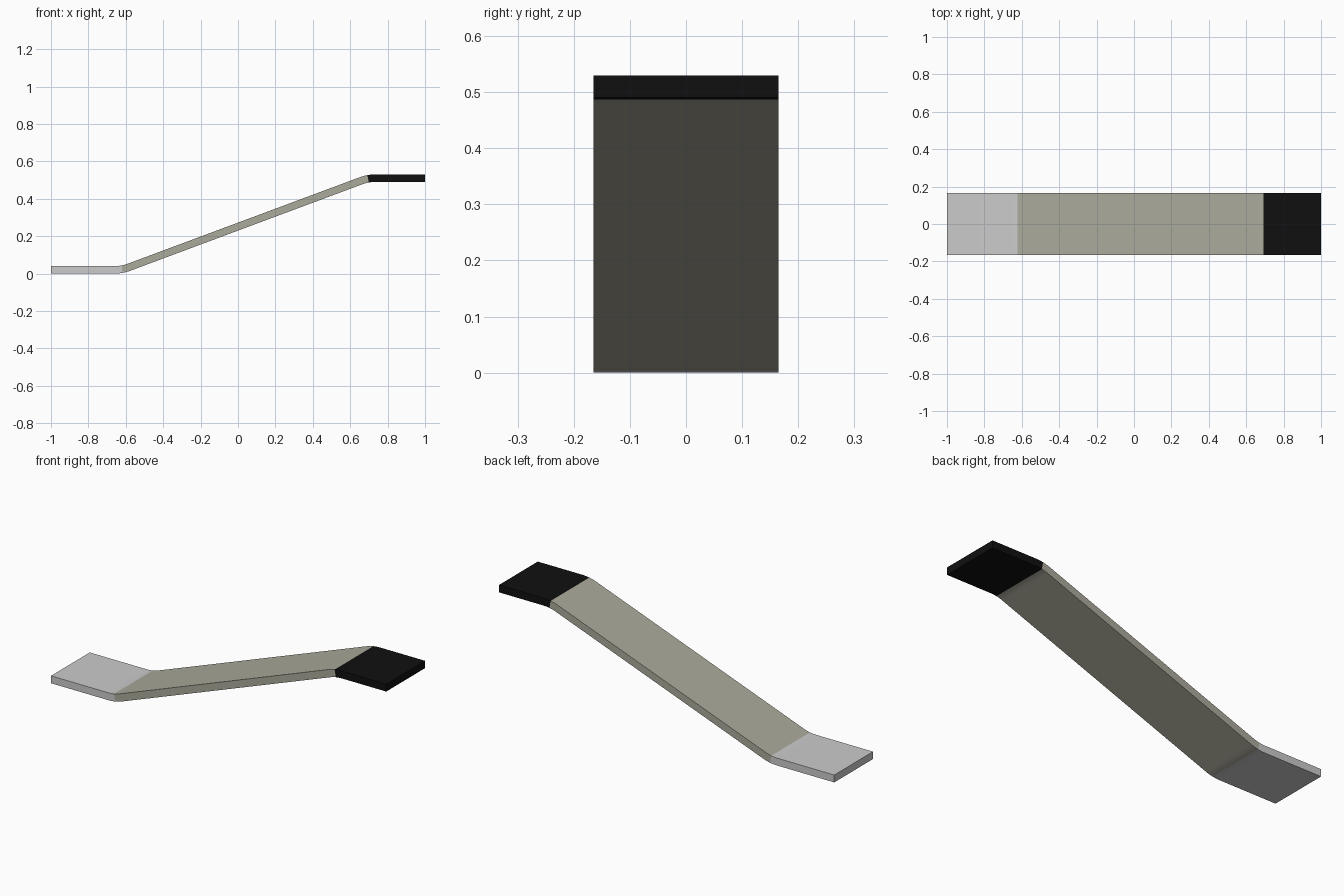
import bpy, math

if "Cube" in bpy.data.objects:
    bpy.data.objects.remove(bpy.data.objects["Cube"])

WIDTH, THICK, RADIUS, STEPS = 0.33, 0.04, 0.22, 8
LOW_X, LOW_Z = -0.62, 0.02      # centreline corner at the lower bend
HIGH_X, HIGH_Z = 0.695, 0.51    # centreline corner at the upper bend
SLOPE = math.atan2(HIGH_Z - LOW_Z, HIGH_X - LOW_X)
TANGENT = RADIUS * math.tan(SLOPE / 2)


def low_bend(i):
    a = SLOPE * i / STEPS
    return (LOW_X - TANGENT + RADIUS * math.sin(a),
            LOW_Z + RADIUS * (1 - math.cos(a)), a)


def high_bend(i):
    a = SLOPE * (1 - i / STEPS)
    return (HIGH_X + TANGENT - RADIUS * math.sin(a),
            HIGH_Z - RADIUS * (1 - math.cos(a)), a)


def strip(name, stations, color=None):
    """Thick strip swept along (x, z, angle) centreline stations."""
    verts, faces = [], []
    for x, z, a in stations:
        dx, dz = -math.sin(a) * THICK / 2, math.cos(a) * THICK / 2
        for y, s in ((-1, -1), (1, -1), (1, 1), (-1, 1)):
            verts.append((x + s * dx, y * WIDTH / 2, z + s * dz))
    for i in range(len(stations) - 1):
        b = 4 * i
        for k in range(4):
            n = (k + 1) % 4
            faces.append((b + k, b + 4 + k, b + 4 + n, b + n))
    e = len(verts) - 4
    faces += [(0, 1, 2, 3), (e + 3, e + 2, e + 1, e)]
    mesh = bpy.data.meshes.new(name)
    mesh.from_pydata(verts, [], [f[::-1] for f in faces])
    ob = bpy.data.objects.new(name, mesh)
    bpy.context.collection.objects.link(ob)
    if color:
        mat = bpy.data.materials.new(name + "_color")
        mat.diffuse_color = color
        mat.use_nodes = True
        mat.node_tree.nodes["Principled BSDF"].inputs["Base Color"].default_value = mat.diffuse_color
        mesh.materials.append(mat)
    bpy.ops.object.select_all(action='DESELECT')
    bpy.context.view_layer.objects.active = ob
    ob.select_set(True)
    bpy.ops.object.mode_set(mode='EDIT')
    bpy.ops.mesh.select_all(action='SELECT')
    bpy.ops.mesh.normals_make_consistent(inside=False)
    bpy.ops.object.mode_set(mode='OBJECT')
    bpy.ops.object.shade_smooth_by_angle(angle=math.radians(30))


HALF = STEPS // 2
# lower flat end
strip("lower_end", [(-1, LOW_Z, 0)] + [low_bend(i) for i in range(HALF + 1)])
# sloping middle
strip("sloped_middle",
      [low_bend(i) for i in range(HALF, STEPS + 1)] +
      [high_bend(i) for i in range(HALF + 1)], (0.41, 0.4, 0.33, 1))
# upper flat end
strip("upper_end",
      [high_bend(i) for i in range(HALF, STEPS + 1)] + [(1, HIGH_Z, 0)],
      (0.005, 0.005, 0.005, 1))
